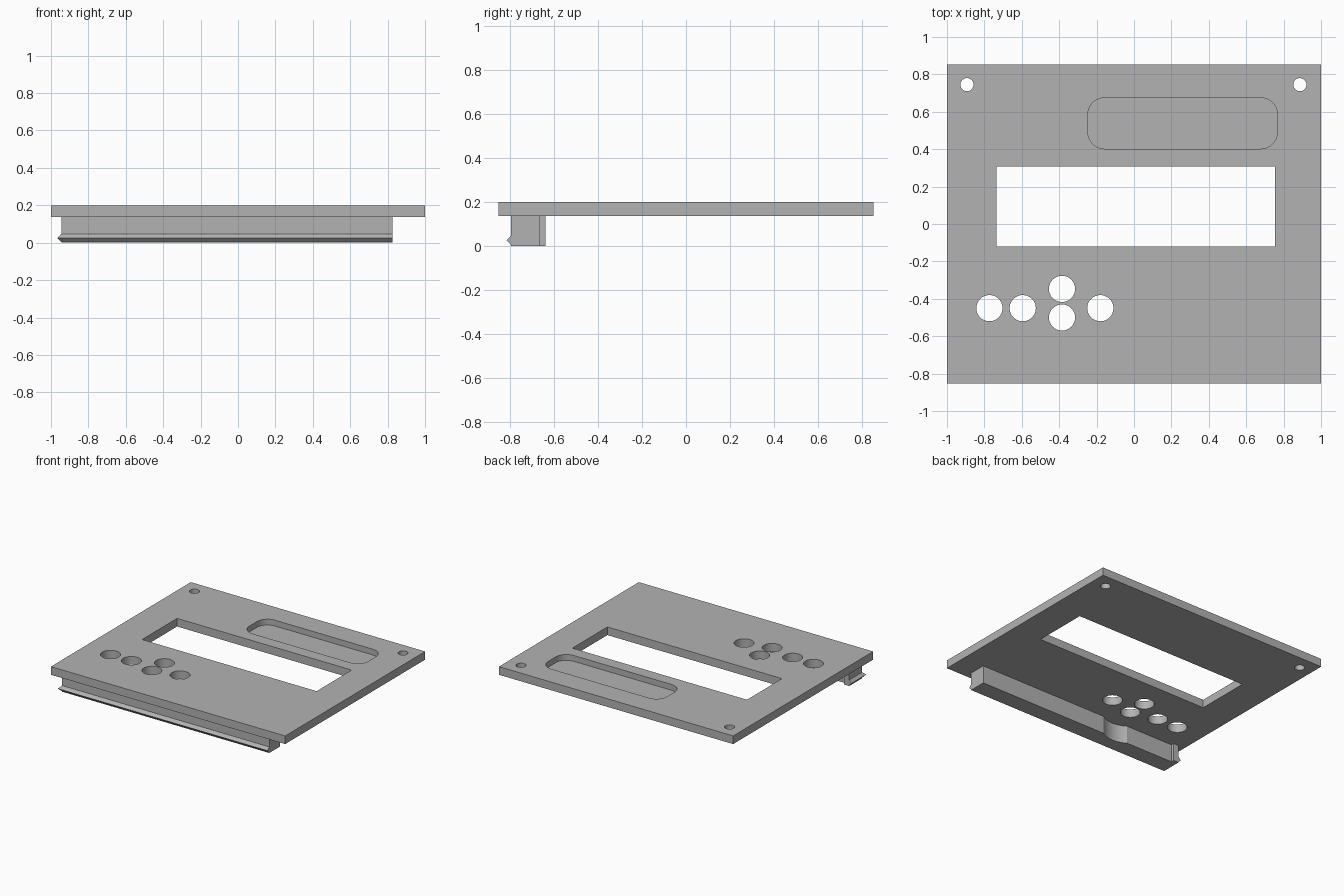
import bpy
import bmesh
from math import cos, sin, pi

cube = bpy.data.objects.get("Cube")
if cube:
    bpy.data.objects.remove(cube, do_unlink=True)

grey = bpy.data.materials.new("plain grey")
grey.use_nodes = True
grey.diffuse_color = (0.45, 0.45, 0.45, 1)
grey.node_tree.nodes["Principled BSDF"].inputs["Base Color"].default_value = (0.45, 0.45, 0.45, 1)

PLATE_BOTTOM, PLATE_TOP = 0.137, 0.2


def prism(name, outline, z0, z1):
    """Extrude a counter-clockwise outline from z0 up to z1."""
    bm = bmesh.new()
    base = bm.faces.new([bm.verts.new((x, y, z0)) for x, y in outline])
    top = bmesh.ops.extrude_face_region(bm, geom=[base])["geom"]
    for v in top:
        if isinstance(v, bmesh.types.BMVert):
            v.co.z = z1
    bmesh.ops.recalc_face_normals(bm, faces=bm.faces)
    mesh = bpy.data.meshes.new(name)
    bm.to_mesh(mesh)
    bm.free()
    mesh.materials.append(grey)
    obj = bpy.data.objects.new(name, mesh)
    bpy.context.collection.objects.link(obj)
    return obj


def box(x0, x1, y0, y1):
    return [(x0, y0), (x1, y0), (x1, y1), (x0, y1)]


def circle(cx, cy, r, n=48):
    return [(cx + r * cos(2 * pi * i / n), cy + r * sin(2 * pi * i / n)) for i in range(n)]


def rounded_box(x0, x1, y0, y1, r, n=10):
    corners = [(x1 - r, y1 - r), (x0 + r, y1 - r), (x0 + r, y0 + r), (x1 - r, y0 + r)]
    return [(cx + r * cos((k + i / n) * pi / 2), cy + r * sin((k + i / n) * pi / 2))
            for k, (cx, cy) in enumerate(corners) for i in range(n + 1)]


def cut(target, outlines, z0, z1):
    """Subtract a prism for each outline, then bake the result."""
    cutters = [prism("cutter", o, z0, z1) for o in outlines]
    for c in cutters:
        c.hide_render = True
        mod = target.modifiers.new("cut", "BOOLEAN")
        mod.operation, mod.solver, mod.object = "DIFFERENCE", "EXACT", c
    bpy.context.view_layer.update()
    graph = bpy.context.evaluated_depsgraph_get()
    baked = bpy.data.meshes.new_from_object(target.evaluated_get(graph))
    target.modifiers.clear()
    target.data = baked
    for c in cutters:
        bpy.data.objects.remove(c, do_unlink=True)


# Face plate with window, button holes and screw holes
plate = prism("face_plate", box(-1, 1, -0.853, 0.853), PLATE_BOTTOM, PLATE_TOP)
buttons = [(-0.773, -0.45), (-0.595, -0.45), (-0.385, -0.347), (-0.385, -0.5), (-0.18, -0.45)]
screws = [(-0.893, 0.745), (0.887, 0.745)]
openings = [box(-0.735, 0.755, -0.12, 0.307)]
openings += [circle(x, y, 0.07) for x, y in buttons]
openings += [circle(x, y, 0.035, 32) for x, y in screws]
cut(plate, openings, 0, 0.4)

# Shallow rounded label recess
cut(plate, [rounded_box(-0.247, 0.767, 0.402, 0.675, 0.09)], 0.155, 0.4)

# Rail under the front edge, with a thicker end and a relief around one button
BACK = -0.664
rail = prism("front_rail", [(-0.945, -0.797), (0.825, -0.797), (0.825, BACK), (-0.9, BACK),
                            (-0.9, -0.64), (-0.945, -0.64)], 0, PLATE_BOTTOM)
cut(rail, [circle(-0.385, -0.5, 0.197, 64)], -0.1, 0.3)

# Snap bead: a triangular ridge along the front that wraps round the right end
bm = bmesh.new()
path = [(0.825, -0.797, 0, -1), (-0.945, -0.797, -1, -1), (-0.945, -0.64, -1, 0)]
profile = [(0, 0.047), (0.021, 0.026), (0, 0.005)]
rings = [[bm.verts.new((x + dx * out, y + dy * out, z)) for out, z in profile]
         for x, y, dx, dy in path]
for a, b in zip(rings, rings[1:]):
    for i in range(3):
        j = (i + 1) % 3
        bm.faces.new((a[i], a[j], b[j], b[i]))
bm.faces.new(rings[0])
bm.faces.new(rings[-1])
bmesh.ops.recalc_face_normals(bm, faces=bm.faces)
mesh = bpy.data.meshes.new("snap_bead")
bm.to_mesh(mesh)
bm.free()
mesh.materials.append(grey)
bead = bpy.data.objects.new("snap_bead", mesh)
bpy.context.collection.objects.link(bead)

# Smooth the round walls, keep the edges sharp
bpy.ops.object.select_all(action="DESELECT")
for obj in (plate, rail):
    obj.select_set(True)
bpy.context.view_layer.objects.active = plate
bpy.ops.object.shade_smooth_by_angle(angle=pi / 6)
